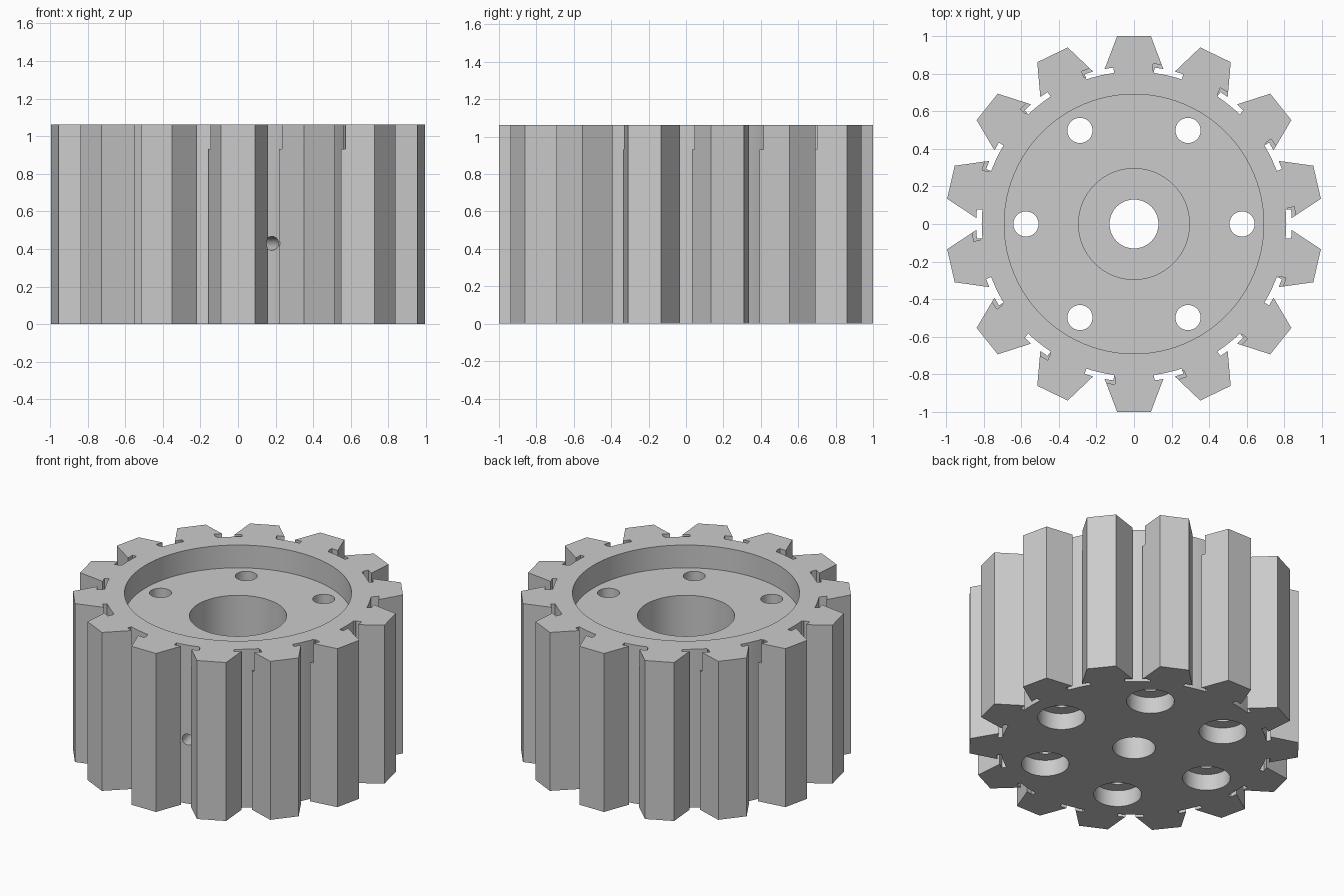
import bpy, bmesh
from math import pi, sin, cos, tau
from mathutils import Matrix, Vector

if "Cube" in bpy.data.objects:
    bpy.data.objects.remove(bpy.data.objects["Cube"])

TEETH = 14
PITCH = tau / TEETH
HEIGHT = 1.063
BASE_R = 0.81

steel = bpy.data.materials.new("plain grey")
steel.use_nodes = True
grey = (0.6, 0.6, 0.6, 1)
steel.diffuse_color = grey
steel.node_tree.nodes["Principled BSDF"].inputs["Base Color"].default_value = grey


def make_object(name, bm):
    bmesh.ops.recalc_face_normals(bm, faces=bm.faces)
    mesh = bpy.data.meshes.new(name)
    bm.to_mesh(mesh)
    bm.free()
    mesh.materials.append(steel)
    obj = bpy.data.objects.new(name, mesh)
    bpy.context.collection.objects.link(obj)
    return obj


def loft(bm, rings):
    """Closed solid through matching rings of points, capped at both ends."""
    rings = [[bm.verts.new(p) for p in ring] for ring in rings]
    for low, high in zip(rings, rings[1:]):
        for i in range(len(low)):
            j = (i + 1) % len(low)
            bm.faces.new((low[i], low[j], high[j], high[i]))
    bm.faces.new(rings[0][::-1])
    bm.faces.new(rings[-1])


def prism(bm, outline, z0, z1):
    """Upright solid from a closed outline."""
    loft(bm, [[(x, y, z) for x, y in outline] for z in (z0, z1)])


def turned(bm, steps, segments, at=(0, 0)):
    """Solid of revolution from (radius, z) steps."""
    angles = [tau * i / segments for i in range(segments)]
    loft(bm, [[(at[0] + r * cos(a), at[1] + r * sin(a), z) for a in angles]
              for r, z in steps])


def spin(points, index):
    """Turn points from the tooth pointing along +y to the given tooth."""
    turn = Matrix.Rotation(index * PITCH, 2)
    return [turn @ Vector(p) for p in points]


# Toothed body: tapered teeth with undercut lips and a curved floor between
half = [(0.09, 0.999), (0.156, 0.825), (0.11, 0.832)]
tooth = half[::-1] + [(-x, y) for x, y in half]
floor_arc = [(-BASE_R * sin(a), BASE_R * cos(a))
             for a in (PITCH * (0.29 + 0.42 * i / 6) for i in range(7))]
outline = []
for n in range(TEETH):
    outline += spin(tooth + floor_arc, n)
bm = bmesh.new()
prism(bm, outline, 0, HEIGHT)
body = make_object("toothed_core", bm)

cutters = []

# Shallow top recess, wide bore and shaft hole
bm = bmesh.new()
turned(bm, [(0.13, -0.1), (0.13, 0.25), (0.295, 0.25), (0.295, 0.91),
            (0.69, 0.91), (0.69, 1.2)], 96)
cutters.append(make_object("centre_cutter", bm))

# Six bolt holes, counterbored from below
bm = bmesh.new()
for n in range(6):
    a = n * pi / 3
    turned(bm, [(0.145, -0.1), (0.145, 0.11), (0.067, 0.11), (0.067, 1.0)],
           40, (0.575 * cos(a), 0.575 * sin(a)))
cutters.append(make_object("bolt_cutter", bm))

# Radial pin hole from a front gap into the bore
bm = bmesh.new()
turned(bm, [(0.037, 0.2), (0.037, 0.95)], 24)
bm.transform(Matrix.Translation((0, 0, 0.43))
             @ Matrix.Rotation(PITCH / 2, 4, "Z") @ Matrix.Rotation(pi / 2, 4, "X"))
cutters.append(make_object("pin_cutter", bm))

# Small pocket clipping one lip of each tooth near the top
bm = bmesh.new()
pocket = [(0.1, 0.815), (0.175, 0.805), (0.175, 0.845), (0.1, 0.852)]
for n in range(TEETH):
    prism(bm, spin(pocket, n), 0.932, 1.2)
cutters.append(make_object("pocket_cutter", bm))

for cutter in cutters:
    cut = body.modifiers.new(cutter.name, "BOOLEAN")
    cut.operation = "DIFFERENCE"
    cut.solver = "EXACT"
    cut.object = cutter
    cutter.hide_render = True

# Bake the cuts and discard the helpers
graph = bpy.context.evaluated_depsgraph_get()
body_mesh = bpy.data.meshes.new_from_object(body.evaluated_get(graph))
body.modifiers.clear()
body.data = body_mesh
for cutter in cutters:
    bpy.data.objects.remove(cutter)

bpy.ops.object.select_all(action="DESELECT")
body.select_set(True)
bpy.context.view_layer.objects.active = body
bpy.ops.object.shade_smooth_by_angle(angle=pi / 9)
